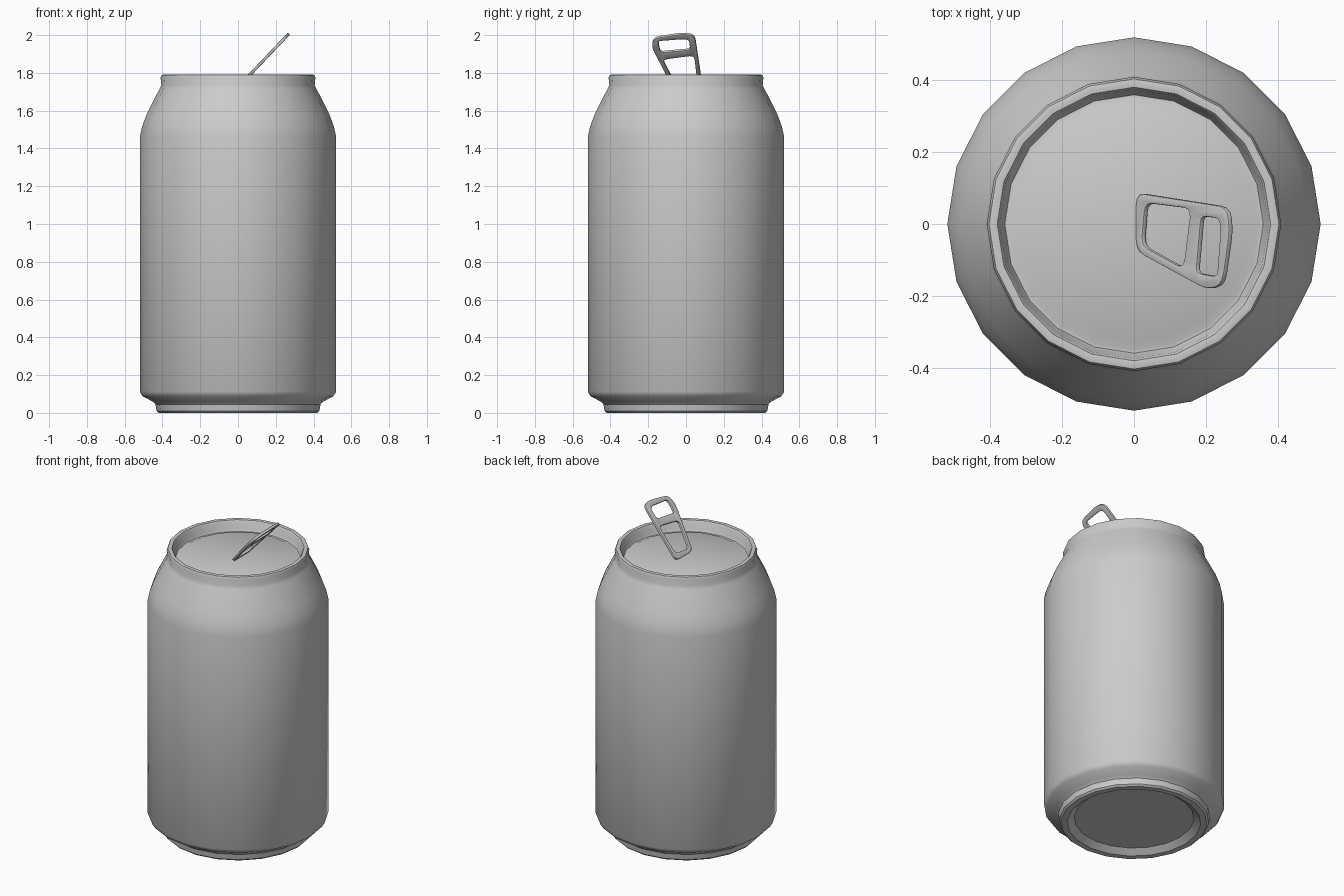
import bpy, bmesh, math
from mathutils import Matrix, Vector

if "Cube" in bpy.data.objects:
    bpy.data.objects.remove(bpy.data.objects["Cube"])

SIDES = 20


def lathe(name, profile):
    """Spin an (r, z) profile whose two ends are closed with flat discs."""
    bm = bmesh.new()
    rings = []
    for r, z in profile:
        rings.append([bm.verts.new((r * math.cos(a), r * math.sin(a), z))
                      for a in (2 * math.pi * i / SIDES for i in range(SIDES))])
    for lo, hi in zip(rings, rings[1:]):
        for i in range(SIDES):
            j = (i + 1) % SIDES
            bm.faces.new((lo[i], lo[j], hi[j], hi[i]))
    bm.faces.new(rings[0][::-1])
    bm.faces.new(rings[-1])
    me = bpy.data.meshes.new(name)
    bm.to_mesh(me)
    bm.free()
    ob = bpy.data.objects.new(name, me)
    bpy.context.collection.objects.link(ob)
    return ob


def rounded(corners, radius, steps=3):
    """Replace each corner of a polygon by a small arc."""
    pts = [Vector(c) for c in corners]
    out = []
    for i, p in enumerate(pts):
        a, b = pts[i - 1] - p, pts[(i + 1) % len(pts)] - p
        s = p + a.normalized() * min(radius, a.length * 0.45)
        e = p + b.normalized() * min(radius, b.length * 0.45)
        for k in range(steps + 1):
            t = k / steps
            out.append(s * (1 - t) ** 2 + p * 2 * t * (1 - t) + e * t * t)
    return out


def smooth(ob):
    bpy.ops.object.select_all(action='DESELECT')
    ob.select_set(True)
    bpy.context.view_layer.objects.active = ob
    bpy.ops.object.shade_smooth_by_angle(angle=math.radians(35))


# Can: recessed base, foot, wall, shoulder, rolled rim, groove and lid
can = lathe("can_body", [
    (0.345, 0.03), (0.385, 0.0), (0.42, 0.0), (0.431, 0.01), (0.437, 0.045),
    (0.452, 0.06), (0.505, 0.088), (0.52, 0.112),
    (0.52, 1.46), (0.508, 1.515), (0.484, 1.58), (0.416, 1.715),
    (0.406, 1.735), (0.41, 1.775), (0.404, 1.789), (0.395, 1.791),
    (0.381, 1.789), (0.375, 1.78), (0.368, 1.74), (0.36, 1.725),
    (0.35, 1.725), (0.325, 1.738)])
smooth(can)

# Pull tab: plate with two openings, given in plan and tilted upwards
SLOPE = 1.05
STRETCH = math.hypot(1, SLOPE)
outline = [(0.01, 0.087), (0.265, 0.047), (0.272, -0.02), (0.25, -0.172),
           (0.205, -0.182), (0.01, -0.076)]
big_hole = [(0.036, 0.059), (0.163, 0.043), (0.142, -0.124), (0.026, -0.06)]
finger_hole = [(0.192, 0.022), (0.24, 0.016), (0.246, -0.01),
               (0.236, -0.147), (0.178, -0.136)]

curve = bpy.data.curves.new("tab_outline", 'CURVE')
curve.dimensions = '2D'
curve.fill_mode = 'BOTH'
curve.extrude = 0.004
curve.bevel_depth = 0.004
curve.bevel_resolution = 1
curve.offset = -0.004
for corners, radius in ((outline, 0.035), (big_hole, 0.028), (finger_hole, 0.018)):
    pts = rounded([((x - 0.01) * STRETCH, y) for x, y in corners], radius)
    sp = curve.splines.new('POLY')
    sp.points.add(len(pts) - 1)
    for sp_pt, p in zip(sp.points, pts):
        sp_pt.co = (p.x, p.y, 0, 1)
    sp.use_cyclic_u = True

helper = bpy.data.objects.new("tab_curve", curve)
bpy.context.collection.objects.link(helper)
bpy.context.view_layer.update()
mesh = bpy.data.meshes.new_from_object(
    helper.evaluated_get(bpy.context.evaluated_depsgraph_get()))
bpy.data.objects.remove(helper)

c, s = 1 / STRETCH, SLOPE / STRETCH
mesh.transform(Matrix(((c, 0, -s, 0.01), (0, 1, 0, 0), (s, 0, c, 1.735), (0, 0, 0, 1))))
bm = bmesh.new()
bm.from_mesh(mesh)
bmesh.ops.remove_doubles(bm, verts=bm.verts, dist=0.0002)
bmesh.ops.recalc_face_normals(bm, faces=bm.faces)
bm.to_mesh(mesh)
bm.free()
tab = bpy.data.objects.new("pull_tab", mesh)
bpy.context.collection.objects.link(tab)
smooth(tab)
